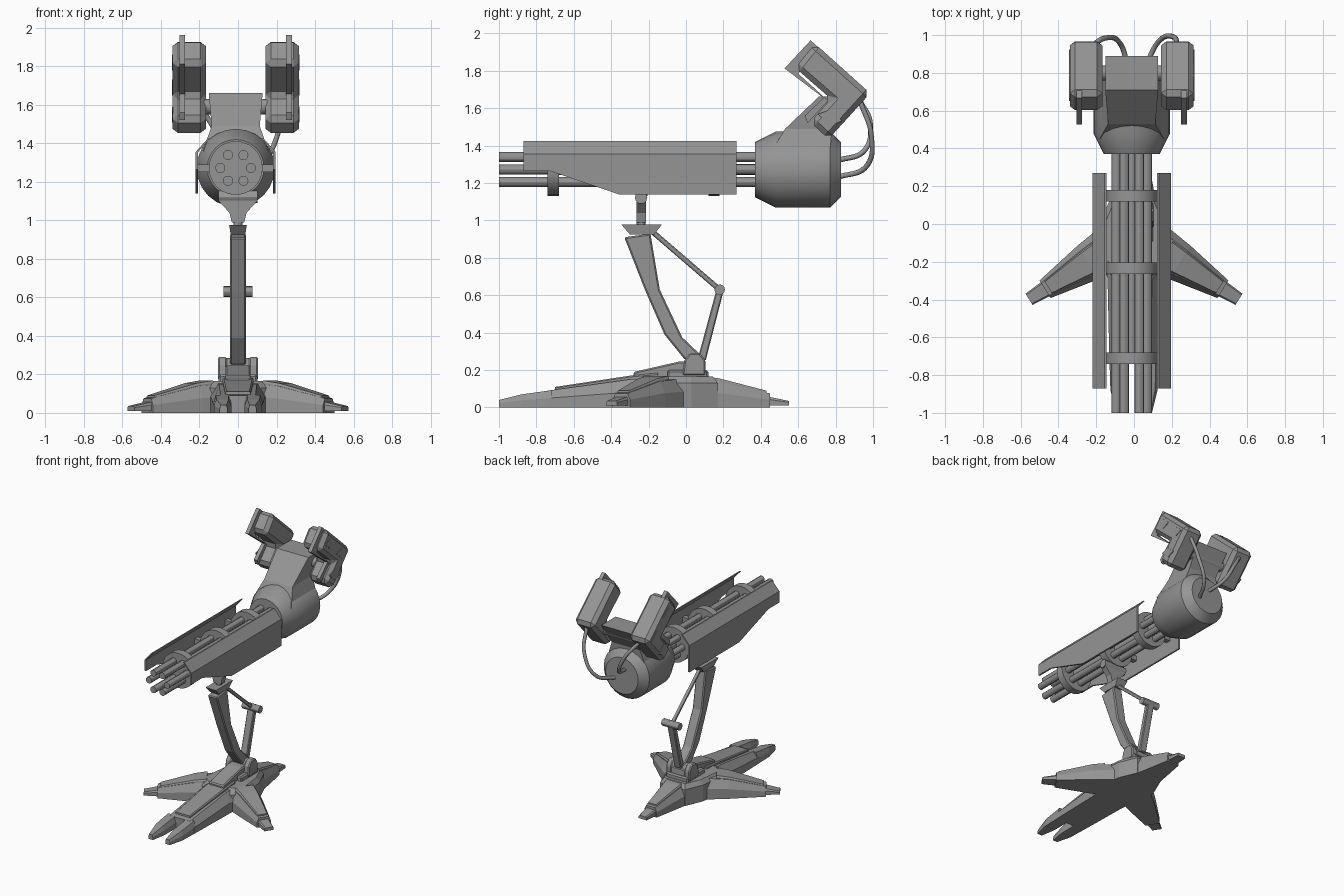
import bpy, bmesh, math
from mathutils import Vector, Matrix

if "Cube" in bpy.data.objects:
    bpy.data.objects.remove(bpy.data.objects["Cube"])

grey = bpy.data.materials.new("gunmetal_grey")
grey.use_nodes = True
COL = (0.3, 0.3, 0.3, 1)
grey.diffuse_color = COL
grey.node_tree.nodes["Principled BSDF"].inputs["Base Color"].default_value = COL

GX = -0.012          # gun axis
GZ = 1.272


def finish(name, bm, bevel=0, smooth=False):
    bmesh.ops.recalc_face_normals(bm, faces=bm.faces)
    me = bpy.data.meshes.new(name)
    bm.to_mesh(me)
    bm.free()
    ob = bpy.data.objects.new(name, me)
    bpy.context.collection.objects.link(ob)
    me.materials.append(grey)
    if bevel:
        mod = ob.modifiers.new("bevel", "BEVEL")
        mod.width, mod.segments, mod.limit_method = bevel, 1, "ANGLE"
    if smooth:
        bpy.ops.object.select_all(action="DESELECT")
        ob.select_set(True)
        bpy.context.view_layer.objects.active = ob
        bpy.ops.object.shade_smooth_by_angle(angle=math.radians(30))
    return ob


def loft(name, rings, **kw):
    """Skin a list of closed rings and cap both ends."""
    bm = bmesh.new()
    loops = [[bm.verts.new(p) for p in r] for r in rings]
    n = len(loops[0])
    for a, b in zip(loops, loops[1:]):
        for i in range(n):
            j = (i + 1) % n
            bm.faces.new((a[i], a[j], b[j], b[i]))
    bm.faces.new(loops[0])
    bm.faces.new(loops[-1][::-1])
    return finish(name, bm, **kw)


def prism(name, yz, x0, x1, **kw):
    return loft(name, [[(x, y, z) for y, z in yz] for x in (x0, x1)], **kw)


def box(name, x, y, z, **kw):
    yz = [(y[0], z[0]), (y[1], z[0]), (y[1], z[1]), (y[0], z[1])]
    return prism(name, yz, *x, **kw)


def lathe(name, start, direction, profile, seg=16):
    """Revolve (distance, radius) pairs about an axis."""
    start, d = Vector(start), Vector(direction).normalized()
    rot = d.to_track_quat("Z", "Y")
    rings = [[start + d * t + rot @ Vector((r * math.cos(a), r * math.sin(a), 0))
              for a in (math.tau * i / seg for i in range(seg))] for t, r in profile]
    return loft(name, rings, smooth=True)


def rod(name, a, b, r0, r1=None, seg=12):
    d = Vector(b) - Vector(a)
    return lathe(name, a, d, [(0, r0), (d.length, r1 or r0)], seg)


def leg(name, origin, angle, sections, shoulder=0.55, crown=0.7):
    """Chamfered limb; sections are (distance, side offset, half width, bottom, top)."""
    m = Matrix.Translation(origin) @ Matrix.Rotation(math.radians(angle), 4, "Z")
    rings = []
    for t, o, w, b, h in sections:
        mid = b + (h - b) * shoulder
        pts = [(-w, b), (w, b), (w, mid), (w * crown, h), (-w * crown, h), (-w, mid)]
        rings.append([m @ Vector((t, o + u, z)) for u, z in pts])
    return loft(name, rings)


# Base hub
hub = [(-.2, -.2), (-.12, -.27), (.12, -.27), (.2, -.2), (.17, .03), (.11, .17), (-.11, .17), (-.17, .03)]
loft("hub", [[(x, y, 0) for x, y in hub], [(x, y, .13) for x, y in hub],
             [(x * .85, y * .85, .165) for x, y in hub]])
box("hub_deck", (-.1, .1), (-.1, .12), (.15, .2), bevel=.01)

# Side and back legs, each with a raised panel and a stepped foot
for tag, org, ang, s in (("left", (.03, -.07, 0), -32, 1), ("right", (-.03, -.07, 0), 212, 1),
                         ("back", (0, -.07, 0), 90, 1)):
    leg(tag + "_leg", org, ang, [(.05, 0, .13, 0, .155), (.25, 0, .105, 0, .14), (.52, 0, .055, 0, .075)])
    leg(tag + "_leg_panel", org, ang,
        [(.16, 0, .075, .05, .168), (.25, 0, .068, .05, .155), (.5, 0, .038, .03, .09)], .9, .9)
    leg(tag + "_foot", org, ang, [(.5, 0, .045, .01, .06), (.62, 0, .035, .01, .035)], .7, .8)

# Forked front leg
leg("front_leg", (0, 0, 0), -90, [(.1, 0, .16, 0, .16), (.3, 0, .14, 0, .15), (.74, 0, .13, 0, .09)])
leg("front_leg_panel", (0, 0, 0), -90, [(.15, 0, .08, .1, .185), (.3, 0, .08, .1, .17), (.7, 0, .065, .05, .11)], .9, .9)
for tag, s in (("left", 1), ("right", -1)):
    leg(tag + "_prong", (0, 0, 0), -90, [(.72, s * .082, .048, 0, .092), (.88, s * .08, .045, 0, .07),
                                         (1, s * .075, .02, 0, .04)])
    box(tag + "_hub_vent", (s * .13, s * .168), (-.06, .03), (.05, .1))

# Ankle bracket and pivot
prism("ankle_wedge", [(-.28, .16), (-.28, .19), (-.04, .245), (.1, .25), (.11, .16)], -.065, .065, bevel=.008)
rod("ankle_pivot", (-.085, .05, .24), (.085, .05, .24), .045, seg=16)
for tag, s in (("left", 1), ("right", -1)):
    prism(tag + "_ankle_cheek", [(-.02, .17), (-.01, .25), (.02, .29), (.075, .29), (.105, .25), (.105, .17)],
          s * .058, s * .105, bevel=.008)

# Curved arm and its linkage
prism("arm", [(-.33, .91), (-.22, .63), (-.115, .39), (-.01, .26), (.06, .22), (.09, .27), (-.02, .375),
              (-.14, .63), (-.19, .93)], -.042, .042, bevel=.008)
rod("upper_link", (0, -.18, .94), (0, .18, .63), .014)
prism("lower_link", [(.06, .25), (.16, .62), (.2, .62), (.105, .25)], -.03, .03, bevel=.006)
rod("link_pivot", (-.075, .18, .63), (.075, .18, .63), .028)

# Swivel head under the gun
loft("arm_cup", [[(-w, y0, z), (w, y0, z), (w, y1, z), (-w, y1, z)] for w, y0, y1, z in
                 ((.038, -.3, -.17, .925), (.046, -.345, -.13, .977))])
rod("swivel_post", (0, -.24, .96), (0, -.24, 1.06), .024)
loft("yoke", [[(-w, -.265, z), (w, -.265, z), (w, -.215, z), (-w, -.215, z)] for w, z in
              ((.032, .99), (.045, 1.04), (.1, 1.1), (.1, 1.14))])
rod("yoke_pivot", (-.1, -.24, 1.122), (.1, -.24, 1.122), .033)

# Barrels and clamps
for i in range(6):
    a = math.tau * i / 6
    x, z = GX + .08 * math.cos(a), GZ + .077 * math.sin(a)
    rod(f"barrel_{i + 1}", (x, -1, z), (x, .4, z), .026)
rod("barrel_core", (GX, -.72, GZ), (GX, .4, GZ), .03)
for i, y in enumerate((-.71, -.235, .15)):
    rod(f"barrel_clamp_{i + 1}", (GX, y - .03, GZ), (GX, y + .03, GZ), .14, seg=24)

# Side shrouds: thin plates folded inward along the top
for tag, s in (("left", 1), ("right", -1)):
    low = [(-.87, 1.355), (-.87, 1.265), (-.73, 1.265), (-.36, 1.14), (.27, 1.14), (.27, 1.355)]
    prism(tag + "_shroud", low, GX + s * .195, GX + s * .208)
    fold = [(.208, 1.355), (.145, 1.425), (.134, 1.425), (.195, 1.355)]
    loft(tag + "_shroud_fold", [[(GX + s * x, y, z) for x, z in fold] for y in (-.87, .27)])
    for i, y in enumerate((-.235, .15)):
        box(f"{tag}_shroud_bracket_{i + 1}", (GX + s * .12, GX + s * .2), (y - .02, y + .02), (1.25, 1.29))

# Rear drum and neck
lathe("drum", (GX, .37, GZ), (0, 1, 0), [(0, .148), (.11, .203), (.4, .203), (.46, .145)], 24)
loft("neck", [[(GX - w, y0, z), (GX + w, y0, z), (GX + w, y1, z), (GX - w, y1, z)] for w, y0, y1, z in
              ((.17, .45, .77, 1.36), (.125, .53, .78, 1.49), (.14, .71, .89, 1.662))])
rod("pod_axle", (GX - .2, .8, 1.59), (GX + .2, .8, 1.59), .04, seg=16)

# Twin pods: L-shaped bodies with a rib and inset side panels
body = [(.69, 1.945), (.985, 1.68), (.762, 1.435), (.665, 1.525), (.775, 1.65), (.585, 1.815)]
rib = [(.666, 1.963), (.72, 1.915), (.6, 1.785), (.76, 1.64), (.65, 1.52), (.635, 1.56), (.735, 1.655), (.527, 1.813)]
along, across = Vector((.744, -.668)), Vector((.668, .744))
for tag, s in (("left", 1), ("right", -1)):
    prism(tag + "_pod", body, GX + s * .155, GX + s * .328, bevel=.028)
    prism(tag + "_pod_rib", rib, GX + s * .262, GX + s * .292)
    for i, c in enumerate(((.715, 1.82), (.86, 1.69), (.77, 1.55))):
        c = Vector(c)
        pts = [c + along * u + across * v for u, v in ((-.06, -.03), (.03, -.03), (.06, .03), (-.03, .03))]
        prism(f"{tag}_pod_panel_{i + 1}", pts, GX + s * .326, GX + s * .332)

# Hoses from the pods to the back of the drum
paths = {"left": [(.23, .93, 1.64), (.21, .99, 1.46), (.13, .965, 1.29), (.05, .81, 1.23)],
         "right": [(-.24, .93, 1.64), (-.15, .985, 1.52), (-.07, .95, 1.37), (-.03, .81, 1.32)]}
for tag, pts in paths.items():
    cu = bpy.data.curves.new(tag + "_hose", "CURVE")
    cu.dimensions, cu.bevel_depth, cu.bevel_resolution = "3D", .014, 2
    sp = cu.splines.new("BEZIER")
    sp.bezier_points.add(len(pts) - 1)
    for bp, p in zip(sp.bezier_points, pts):
        bp.co = p
        bp.handle_left_type = bp.handle_right_type = "AUTO"
    cu.materials.append(grey)
    bpy.context.collection.objects.link(bpy.data.objects.new(tag + "_hose", cu))
